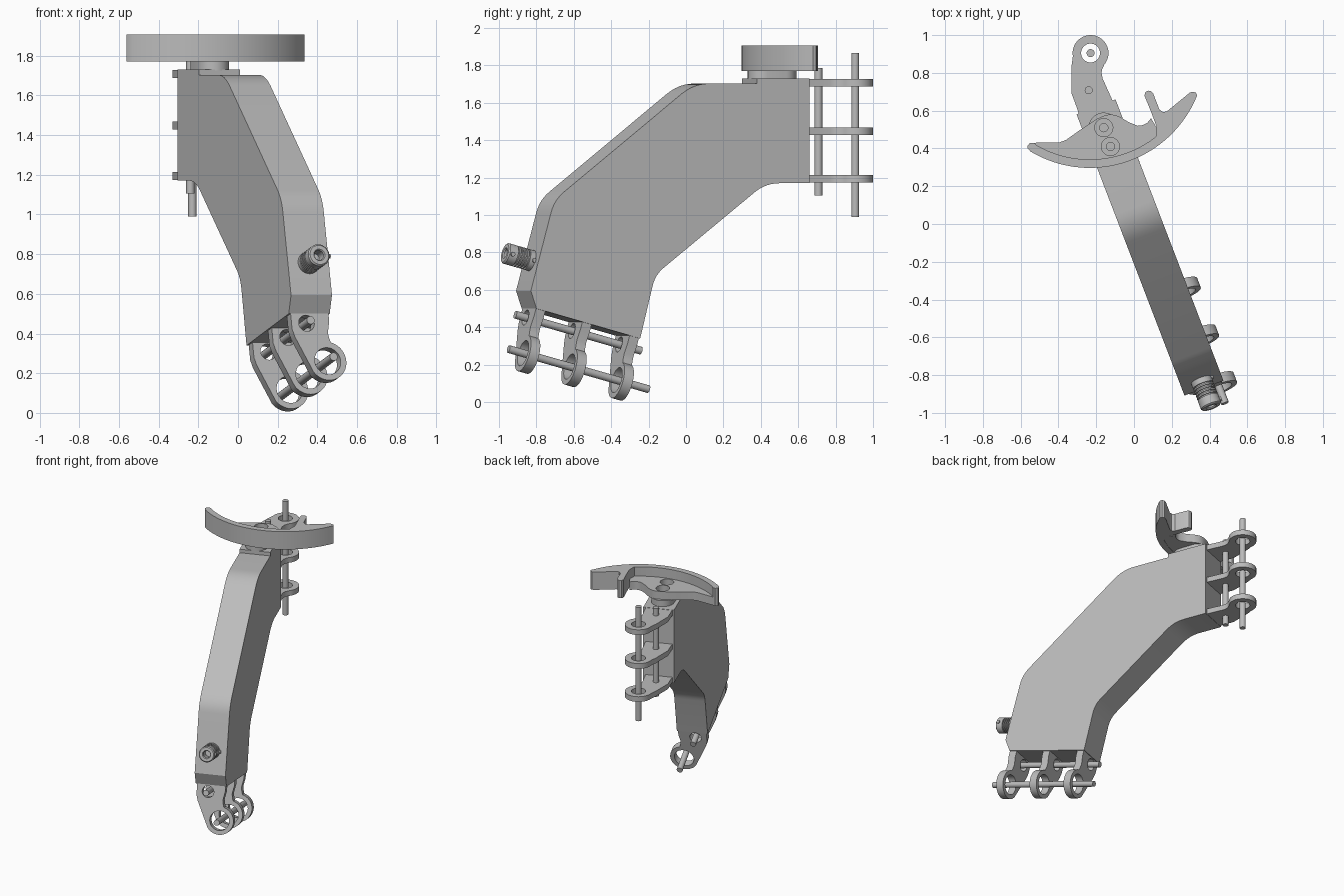
import bpy, bmesh, math
from mathutils import Vector, Matrix

cube = bpy.data.objects.get("Cube")
if cube:
    bpy.data.objects.remove(cube, do_unlink=True)

metal = bpy.data.materials.new("plain grey")
metal.use_nodes = True
GREY = (0.5, 0.5, 0.5, 1)
metal.diffuse_color = GREY
metal.node_tree.nodes["Principled BSDF"].inputs["Base Color"].default_value = GREY

# Arm directions: back along the arm, across its width, and along the foot pins
YAW, TILT = math.radians(21), math.radians(15)
UP = Vector((0, 0, 1))
BACK = Vector((-math.sin(YAW), math.cos(YAW), 0))
ACROSS = Vector((math.cos(YAW), math.sin(YAW), 0))
PIN = BACK * math.cos(TILT) - UP * math.sin(TILT)
DOWN = -BACK * math.sin(TILT) - UP * math.cos(TILT)
ORIGIN = Vector((0, 0, 0))


def frame(origin, u, v):
    m = Matrix((u, v, u.cross(v))).transposed().to_4x4()
    m.translation = origin
    return m


WORLD = frame(ORIGIN, Vector((1, 0, 0)), Vector((0, 1, 0)))
ARM = frame(ORIGIN, BACK, UP)
FOOT = frame(BACK * -0.912 + UP * 0.5, ACROSS, DOWN)


def arc(c, r, a0=0, a1=360, n=32):
    full = a1 - a0 == 360
    steps = n if full else n + 1
    return [(c[0] + r * math.cos(math.radians(a0 + (a1 - a0) * i / n)),
             c[1] + r * math.sin(math.radians(a0 + (a1 - a0) * i / n))) for i in range(steps)]


def rounded(points):
    """Round each (x, y, size) corner; a size of zero stays sharp."""
    out = []
    for i, (x, y, size) in enumerate(points):
        p = Vector((x, y))
        if not size:
            out.append((x, y))
            continue
        a = p + (Vector(points[i - 1][:2]) - p).normalized() * size
        b = p + (Vector(points[(i + 1) % len(points)][:2]) - p).normalized() * size
        for k in range(7):
            t = k / 6
            out.append(tuple(a * (1 - t) ** 2 + p * 2 * t * (1 - t) + b * t * t))
    return out


def finish(name, mesh):
    ob = bpy.data.objects.new(name, mesh)
    bpy.context.collection.objects.link(ob)
    mesh.materials.clear()
    mesh.materials.append(metal)
    bpy.ops.object.select_all(action='DESELECT')
    ob.select_set(True)
    bpy.context.view_layer.objects.active = ob
    bpy.ops.object.shade_smooth_by_angle(angle=math.radians(30))
    return ob


def plate(name, mat, outline, low, high, holes=()):
    """Extrude an outline with holes between two heights of a frame."""
    cu = bpy.data.curves.new(name, 'CURVE')
    cu.dimensions, cu.fill_mode, cu.extrude = '2D', 'BOTH', (high - low) / 2
    for loop in [outline, *holes]:
        sp = cu.splines.new('POLY')
        sp.points.add(len(loop) - 1)
        for pt, (x, y) in zip(sp.points, loop):
            pt.co = (x, y, 0, 1)
        sp.use_cyclic_u = True
    tmp = bpy.data.objects.new(name + " helper", cu)
    bpy.context.collection.objects.link(tmp)
    bpy.context.view_layer.update()
    mesh = bpy.data.meshes.new_from_object(tmp.evaluated_get(bpy.context.evaluated_depsgraph_get()))
    bpy.data.objects.remove(tmp, do_unlink=True)
    mesh.transform(mat @ Matrix.Translation((0, 0, (low + high) / 2)))
    bm = bmesh.new()
    bm.from_mesh(mesh)
    bmesh.ops.remove_doubles(bm, verts=bm.verts, dist=1e-5)
    bmesh.ops.recalc_face_normals(bm, faces=bm.faces)
    bm.to_mesh(mesh)
    bm.free()
    return finish(name, mesh)


def lathe(name, mat, profile, steps=32):
    bm = bmesh.new()
    vs = [bm.verts.new((r, 0, h)) for r, h in profile]
    es = [bm.edges.new(pair) for pair in zip(vs, vs[1:])]
    bmesh.ops.spin(bm, geom=vs + es, axis=(0, 0, 1), cent=(0, 0, 0), steps=steps, angle=math.tau)
    bmesh.ops.remove_doubles(bm, verts=bm.verts, dist=1e-5)
    bmesh.ops.recalc_face_normals(bm, faces=bm.faces)
    bm.transform(mat)
    mesh = bpy.data.meshes.new(name)
    bm.to_mesh(mesh)
    bm.free()
    return finish(name, mesh)


# Bent arm body
plate("arm_body", ARM, rounded([
    (-0.944, 0.595, 0), (-0.912, 0.5, 0), (-0.318, 0.34, 0), (-0.232, 0.68, 0.06),
    (0.40, 1.17, 0.08), (0.651, 1.17, 0), (0.651, 1.73, 0), (0.35, 1.73, 0),
    (0.35, 1.703, 0), (-0.01, 1.703, 0.09), (-0.81, 1.08, 0.07)]), -0.076, 0.145)

# Rear hinge: three lobed plates on two upright pins
KNUCKLE, SECOND = (-0.23, 0.905), (-0.24, 0.708)
lobe = [(-0.293, 0.58), (-0.297, 0.6), (-0.33, 0.69), (-0.33, 0.84)] \
    + arc(KNUCKLE, 0.095, 190, -40, 28) \
    + [(-0.168, 0.82), (-0.172, 0.80), (-0.166, 0.77), (-0.112, 0.65), (-0.10, 0.62)]
for name, z in (("lower", 1.173), ("middle", 1.428), ("upper", 1.688)):
    plate(name + "_hinge_plate", WORLD, lobe, z, z + 0.04, [arc(KNUCKLE, 0.05)])
plate("hinge_pin", WORLD, arc(KNUCKLE, 0.021, n=20), 0.99, 1.865)
plate("hinge_stop_pin", WORLD, arc(SECOND, 0.021, n=20), 1.105, 1.785)

# Foot: three links across the bottom of the arm, joined by two pins
UPPER, LOWER = (0.015, 0.05), (0.11, 0.247)
link = [(-0.066, -0.04), (-0.066, 0.08), (-0.055, 0.12)] + arc(LOWER, 0.10, 145, -75, 28) \
    + [(0.13, 0.13), (0.125, 0.10), (0.138, 0.04), (0.138, -0.04)]
for name, a in (("front", 0.0), ("middle", 0.275), ("back", 0.555)):
    plate(name + "_foot_link", FOOT, link, a, a + 0.055, [arc(LOWER, 0.07), arc(UPPER, 0.042)])
plate("upper_foot_pin", FOOT, arc(UPPER, 0.021, n=20), -0.061, 0.685)
plate("lower_foot_pin", FOOT, arc(LOWER, 0.021, n=20), -0.086, 0.745)

# Ridged knob on the lower front face
KNOB = frame(BACK * -0.885 + ACROSS * 0.036 + UP * 0.752, ACROSS, -DOWN)
KNOB = KNOB @ Matrix.Rotation(math.pi, 4, 'X') if (KNOB.col[2].xyz.dot(PIN) > 0) else KNOB
ridges = [(r, 0.125 - i * 0.016 - d) for i in range(5)
          for r, d in ((0.057, 0), (0.057, 0.008), (0.047, 0.008), (0.047, 0.016))]
lathe("knob", KNOB, [(0, 0.10), (0.025, 0.10), (0.025, 0.165), (0.03, 0.172), (0.05, 0.172),
                     (0.057, 0.165)] + ridges + [(0.057, 0.045), (0.057, -0.01), (0, -0.01)])
for h in (0.02, 0.148):
    side = KNOB @ Matrix.Translation((0.05, 0, h)) @ Matrix.Rotation(math.pi / 2, 4, 'Y')
    plate("knob_set_screw", side, arc((0, 0), 0.012, n=12), 0, 0.016)

# Curved guard on top: mounting foot, floor plate, and raised rim with a prong
CENTRE, RADIUS = (-0.2336, 0.909), 0.612
BOLTS = [(-0.16, 0.51), (-0.125, 0.41)]
plate("guard_mount", WORLD, arc(BOLTS[0], 0.08, 20, 200, 16) + arc(BOLTS[1], 0.08, 200, 380, 16),
      1.725, 1.775, [arc(b, 0.022, n=20) for b in BOLTS])
plate("guard_floor", WORLD, arc(CENTRE, RADIUS - 0.02, 239, 312, 40) + [
    (0.12, 0.51), (0.09, 0.56), (0.07, 0.535), (0.045, 0.523), (0.02, 0.52), (-0.03, 0.54),
    (-0.07, 0.565), (-0.10, 0.577), (-0.125, 0.58), (-0.15, 0.577), (-0.2, 0.555),
    (-0.29, 0.495), (-0.36, 0.445), (-0.395, 0.432), (-0.53, 0.43)],
    1.772, 1.835, [arc(b, 0.048) for b in BOLTS])
plate("guard_rim", WORLD, arc(CENTRE, RADIUS, 239, 337, 48) + [
    (0.335, 0.68), (0.328, 0.695), (0.31, 0.70), (0.295, 0.695), (0.175, 0.597), (0.155, 0.592),
    (0.135, 0.605), (0.102, 0.69), (0.09, 0.703), (0.075, 0.706), (0.06, 0.698), (0.055, 0.68),
    (0.09, 0.595), (0.118, 0.52)] + arc(CENTRE, RADIUS - 0.045, 308, 240, 40)
    + [(-0.53, 0.43), (-0.55, 0.43), (-0.563, 0.415), (-0.563, 0.40)], 1.77, 1.907)
